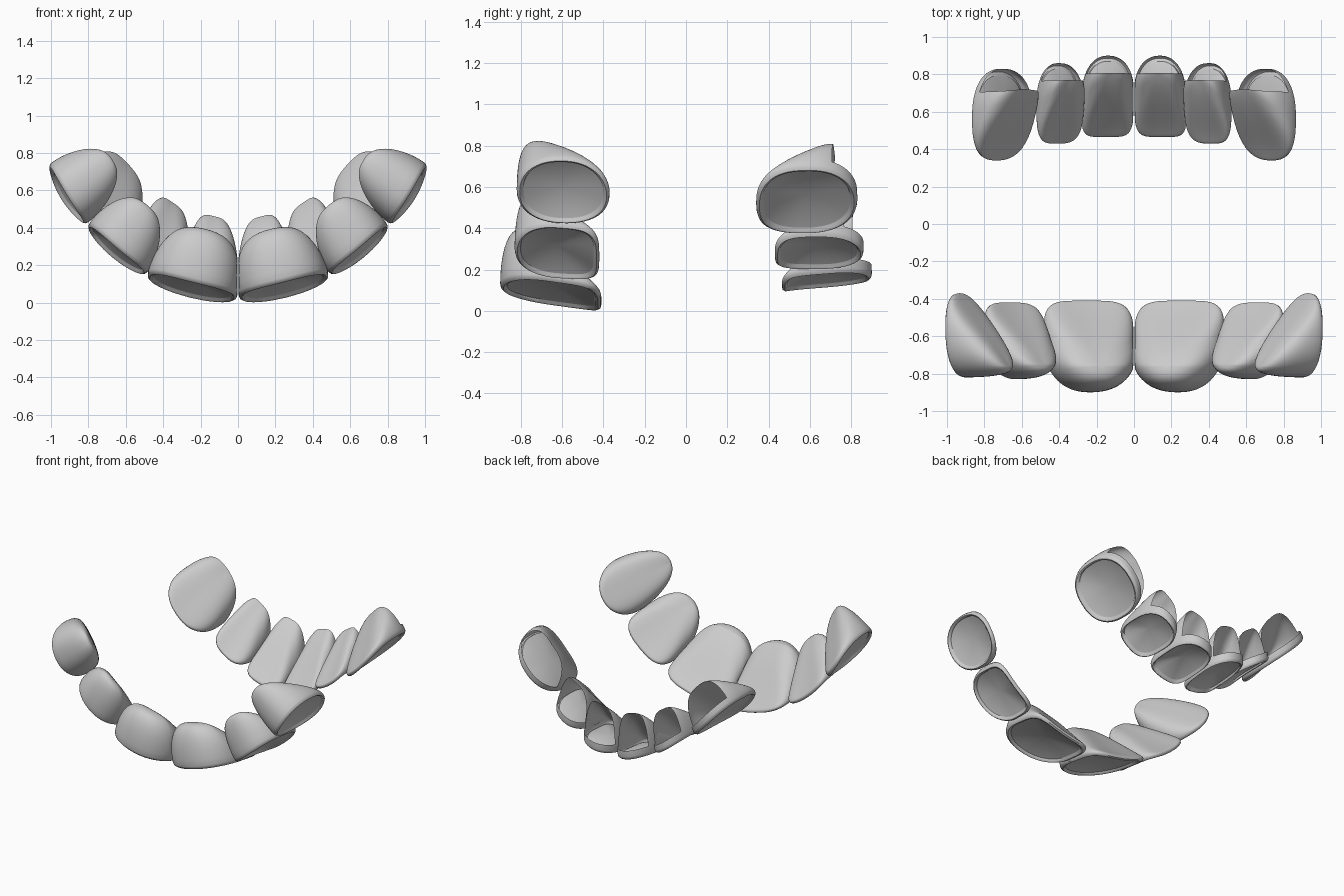
import bpy, bmesh, math

if "Cube" in bpy.data.objects:
    bpy.data.objects.remove(bpy.data.objects["Cube"])

N = 80      # points round each rim
LEVELS = 14  # rings from rim to crown


def shell(name, p0, p1, y_edge, y_neck, h, apex, tilt, square, lean, round_p, side, hood_open):
    """Tooth shell: rolled rim on a chord p0-p1 (x, z), a wedge-shaped hood and a shallow dish."""
    mx, mz = (p0[0] + p1[0]) / 2, (p0[1] + p1[1]) / 2
    length = math.hypot(p1[0] - p0[0], p1[1] - p0[1])
    tx, tz = (p1[0] - p0[0]) / length, (p1[1] - p0[1]) / length
    half = length / 2
    # hood direction: arch normal, partly turned upright
    hx, hz = -tz * (1 - lean), tx * (1 - lean) + lean
    hl = math.hypot(hx, hz)
    hx, hz = hx / hl, hz / hl
    yc, yh = (y_edge + y_neck) / 2, (y_neck - y_edge) / 2

    def place(u, v, height):
        # u runs along the arch, v from biting edge to neck, height to inside of arch
        base = tilt * v - 0.03 * (1 - min(1, u * u)) + 0.02 * max(0, v) ** 2
        x = mx + tx * half * u - tz * base + hx * height
        z = mz + tz * half * u + tx * base + hz * height
        return (side * max(x, 0.004), yc + yh * v, max(z, 0.0))

    # Rim outline: squarer at the biting edge, rounder at the neck
    outline = []
    for i in range(N):
        a = 2 * math.pi * i / N
        c, s = math.cos(a), math.sin(a)
        e = 2 / (square if s < 0 else 2.25)
        outline.append((math.copysign(abs(c) ** e, c), math.copysign(abs(s) ** e, s)))

    bm = bmesh.new()

    def hood_height(r, v):
        # sloping face from biting edge up to the apex, times a rounded dome
        q = max(0.0, (v + 1) / (apex + 1))
        ramp = 0.12 + 0.88 * q / (1 + q ** 8) ** 0.125 * 2 ** 0.125
        return h * min(ramp, 1.0) * max(0, 1 - r ** round_p) ** 0.5

    def dish_height(r, v):
        return 0.045 * (1 - r * r)

    def dome(scale, height, top_v):
        out = []
        for k in range(LEVELS):
            r = math.cos(k / LEVELS * math.pi / 2)
            ring = []
            for u, v in outline:
                vv = v * scale * r + top_v * (1 - r)
                ring.append(bm.verts.new(place(u * scale * r, vv, height(r, vv))))
            out.append(ring)
        return out, bm.verts.new(place(0, top_v, height(0, top_v)))

    hood, hood_tip = dome(1.0, hood_height, apex)
    inner, inner_tip = dome(0.86, dish_height, 0)
    roll = [[bm.verts.new(place(u * f, v * f, d)) for u, v in outline]
            for f, d in ((0.985, -0.013), (0.935, -0.02), (0.885, -0.013))]
    rings = hood[::-1] + roll + inner
    cut = []
    for j in range(len(rings) - 1):
        a, b = rings[j], rings[j + 1]
        for i in range(N):
            k = (i + 1) % N
            f = bm.faces.new((a[i], a[k], b[k], b[i]))
            if j < LEVELS - 2 and min(outline[i][1], outline[k][1]) > apex - 0.08:
                cut.append(f)
    for i in range(N):
        k = (i + 1) % N
        f = bm.faces.new((hood_tip, hood[-1][k], hood[-1][i]))
        bm.faces.new((inner_tip, inner[-1][i], inner[-1][k]))
        if min(outline[i][1], outline[k][1]) > apex - 0.08:
            cut.append(f)
    bmesh.ops.recalc_face_normals(bm, faces=bm.faces)
    # Back shells stay open at the neck
    if hood_open:
        bmesh.ops.delete(bm, geom=cut, context='FACES')
    me = bpy.data.meshes.new(name)
    bm.to_mesh(me)
    bm.free()
    ob = bpy.data.objects.new(name, me)
    bpy.context.collection.objects.link(ob)
    bpy.ops.object.select_all(action='DESELECT')
    ob.select_set(True)
    bpy.context.view_layer.objects.active = ob
    bpy.ops.object.shade_smooth_by_angle(angle=math.radians(50))


# name, chord ends (x, z), y of biting edge, y of neck, height, apex, tilt, squareness, lean, roundness
front = [
    ("front_central", (0.0, 0.048), (0.48, 0.168), -0.41, -0.90, 0.30, 0.42, 0.035, 4.5, 0.05, 2.8),
    ("front_lateral", (0.48, 0.17), (0.79, 0.43), -0.42, -0.83, 0.275, 0.62, 0.02, 4.0, 0.15, 2.9),
    ("front_canine", (0.80, 0.43), (0.995, 0.75), -0.37, -0.82, 0.295, 0.74, 0.01, 2.2, 0.1, 3.0),
]
back = [
    ("back_central", (0.0, 0.135), (0.28, 0.205), 0.465, 0.90, 0.305, 0.58, 0.018, 5.0, 0.8, 3.2),
    ("back_lateral", (0.275, 0.22), (0.52, 0.385), 0.43, 0.86, 0.26, 0.58, 0.0, 3.6, 0.6, 3.2),
    ("back_canine", (0.56, 0.385), (0.86, 0.71), 0.34, 0.83, 0.25, 0.56, 0.005, 2.6, 0.3, 2.9),
]
for side, label in ((1, "right"), (-1, "left")):
    for t in front:
        shell(t[0] + "_" + label, *t[1:], side, False)
    for t in back:
        shell(t[0] + "_" + label, *t[1:], side, True)
